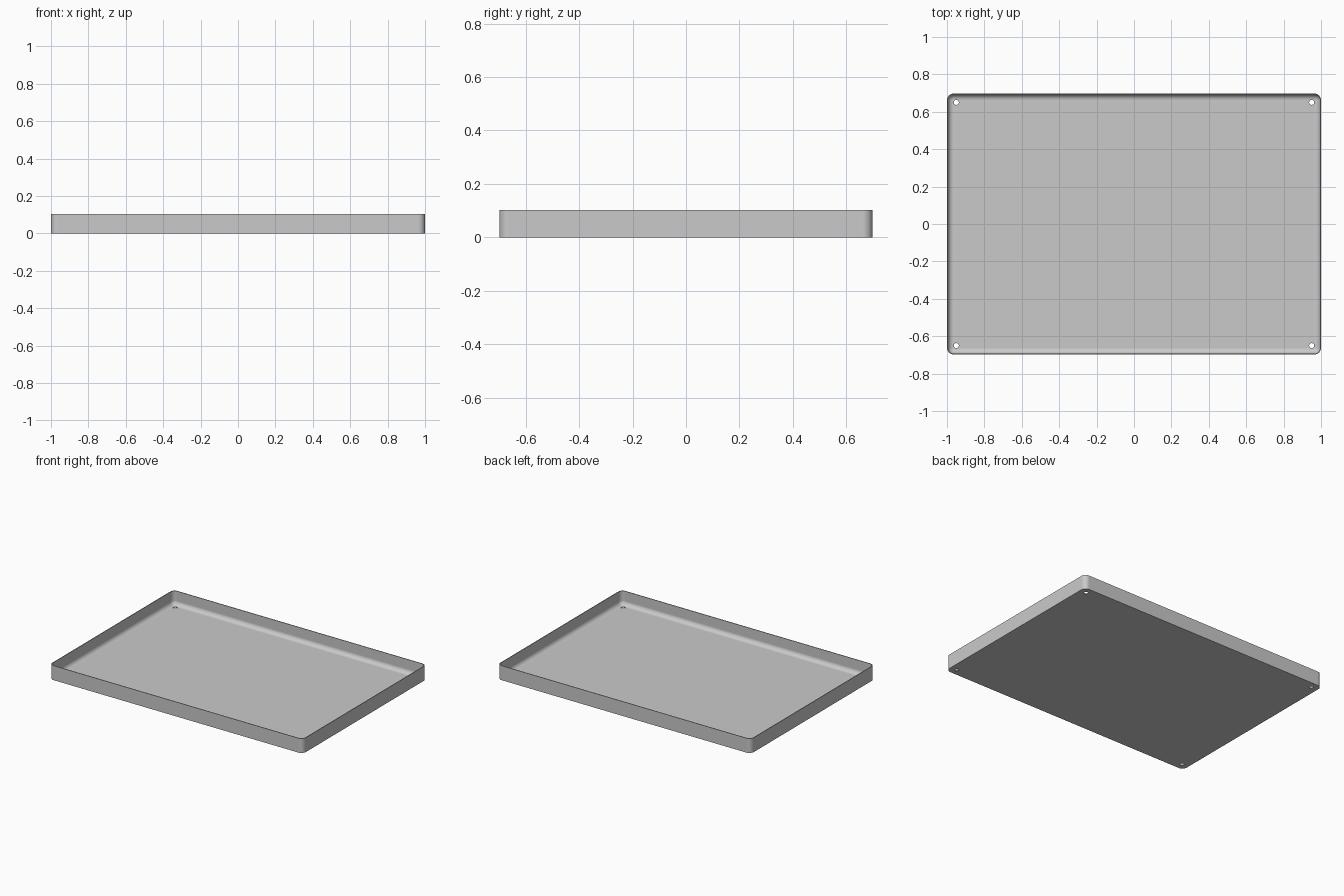
import bpy
import bmesh
from math import cos, sin, pi, radians

cube = bpy.data.objects.get("Cube")
if cube:
    bpy.data.objects.remove(cube, do_unlink=True)

HALF_X, HALF_Y, HEIGHT = 1.0, 0.698, 0.103
CORNER, WALL, FILLET = 0.036, 0.005, 0.03
HOLE_X, HOLE_Y, HOLE_R = 0.95, 0.65, 0.0135
STEPS = 8

grey = bpy.data.materials.new("light grey metal")
grey.use_nodes = True
colour = (0.59, 0.59, 0.59, 1)
grey.diffuse_color = colour
grey.node_tree.nodes["Principled BSDF"].inputs["Base Color"].default_value = colour


def ring(bm, inset, z):
    """Rounded rectangle of vertices, inset from the outer outline."""
    r = CORNER - inset
    verts = []
    for i, (sx, sy) in enumerate([(1, 1), (-1, 1), (-1, -1), (1, -1)]):
        for k in range(STEPS + 1):
            a = (i + k / STEPS) * pi / 2
            verts.append(bm.verts.new((sx * (HALF_X - CORNER) + r * cos(a),
                                       sy * (HALF_Y - CORNER) + r * sin(a), z)))
    return verts


# Tray shell: outer wall, rim, inner wall, rounded inner edge, floor
profile = [(0, 0), (0, HEIGHT), (WALL, HEIGHT)]
for k in range(STEPS + 1):
    a = k / STEPS * pi / 2
    profile.append((WALL + FILLET * (1 - cos(a)), WALL + FILLET * (1 - sin(a))))

bm = bmesh.new()
rings = [ring(bm, inset, z) for inset, z in profile]
for low, high in zip(rings, rings[1:]):
    for i in range(len(low)):
        j = (i + 1) % len(low)
        bm.faces.new((low[i], low[j], high[j], high[i]))
bm.faces.new(rings[0][::-1])
bm.faces.new(rings[-1])
bmesh.ops.recalc_face_normals(bm, faces=bm.faces)
mesh = bpy.data.meshes.new("tray")
bm.to_mesh(mesh)
bm.free()
mesh.materials.append(grey)
tray = bpy.data.objects.new("tray", mesh)
bpy.context.collection.objects.link(tray)

# Round holes through the floor at the four corners
cutters = []
for sx in (-1, 1):
    for sy in (-1, 1):
        bpy.ops.mesh.primitive_cylinder_add(vertices=24, radius=HOLE_R, depth=0.04,
                                            location=(sx * HOLE_X, sy * HOLE_Y, 0))
        cutter = bpy.context.object
        cutter.name = "hole_cutter"
        cutter.hide_render = True
        cutter.data.materials.append(grey)
        cutters.append(cutter)
        cut = tray.modifiers.new("corner_hole", 'BOOLEAN')
        cut.operation = 'DIFFERENCE'
        cut.solver = 'EXACT'
        cut.object = cutter

bpy.ops.object.select_all(action='DESELECT')
tray.select_set(True)
bpy.context.view_layer.objects.active = tray
for name in [m.name for m in tray.modifiers]:
    bpy.ops.object.modifier_apply(modifier=name)
for cutter in cutters:
    bpy.data.objects.remove(cutter, do_unlink=True)

# Smooth rounded edges, flat floor
bpy.ops.object.shade_smooth_by_angle(angle=radians(30))
normals = tray.modifiers.new("flat_floor", 'WEIGHTED_NORMAL')
normals.weight = 100
normals.keep_sharp = True
